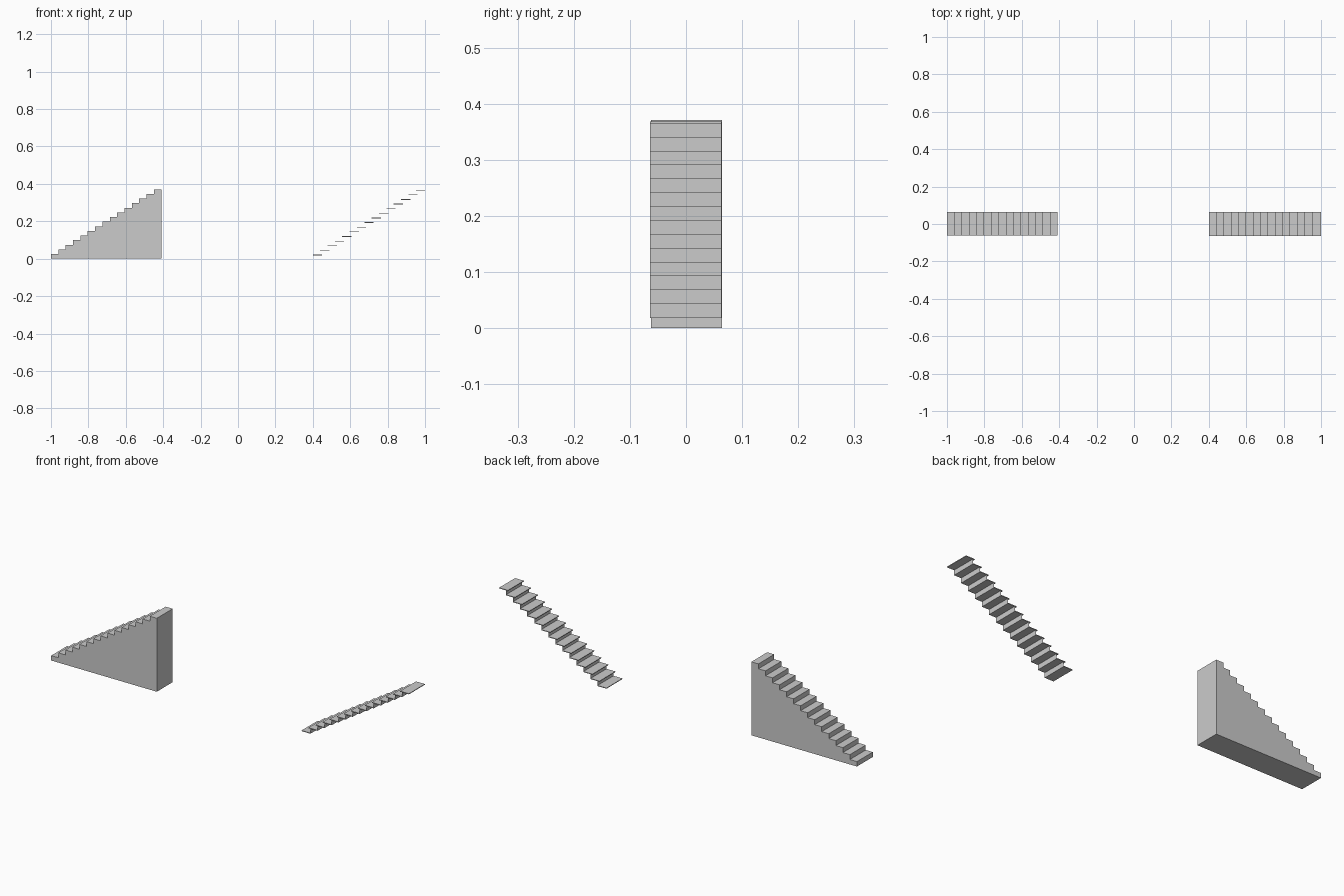
import bpy, bmesh

if "Cube" in bpy.data.objects:
    bpy.data.objects.remove(bpy.data.objects["Cube"])

STEPS = 15
RUN = 0.59 / STEPS       # depth of one step
RISE = 0.371 / STEPS     # height of one step
NOSE = 0.01              # tread overhang in front of each riser
THICK = 0.0035           # tread thickness

grey = bpy.data.materials.new("light_grey")
grey.diffuse_color = (0.6, 0.6, 0.6, 1)
grey.use_nodes = True
grey.node_tree.nodes["Principled BSDF"].inputs["Base Color"].default_value = grey.diffuse_color


def finish(name, bm):
    mesh = bpy.data.meshes.new(name)
    bm.normal_update()
    bm.to_mesh(mesh)
    bm.free()
    mesh.materials.append(grey)
    obj = bpy.data.objects.new(name, mesh)
    bpy.context.collection.objects.link(obj)


def prism(bm, profile, y0, y1):
    """Extrude an x-z profile along y."""
    face = bm.faces.new([bm.verts.new((x, y0, z)) for x, z in profile])
    ext = bmesh.ops.extrude_face_region(bm, geom=[face])
    verts = [g for g in ext["geom"] if isinstance(g, bmesh.types.BMVert)]
    bmesh.ops.translate(bm, verts=verts, vec=(0, y1 - y0, 0))
    bmesh.ops.recalc_face_normals(bm, faces=bm.faces)


# Solid stair block: stepped profile closed by a flat base and back wall
profile = [(-1, 0)]
for i in range(STEPS):
    profile += [(-1 + i * RUN, (i + 1) * RISE), (-1 + (i + 1) * RUN, (i + 1) * RISE)]
profile.append((-1 + STEPS * RUN, 0))
bm = bmesh.new()
prism(bm, profile, -0.0625, 0.064)
finish("stair_block", bm)

# Open stair covering: thin treads overhanging thin risers
Y0, Y1 = -0.064, 0.0635
START = 1 - STEPS * RUN
BASE = 0.368 - (STEPS - 1) * RISE
treads = bmesh.new()
risers = bmesh.new()
for i in range(STEPS):
    x0, x1 = START + i * RUN - NOSE, START + (i + 1) * RUN
    top = BASE + i * RISE
    prism(treads, [(x0, top - THICK), (x0, top), (x1, top), (x1, top - THICK)], Y0, Y1)
    if i < STEPS - 1:
        corners = [(Y0, top - THICK), (Y0, top + RISE - THICK),
                   (Y1, top + RISE - THICK), (Y1, top - THICK)]
        risers.faces.new([risers.verts.new((x1, y, z)) for y, z in reversed(corners)])
finish("treads", treads)
finish("risers", risers)
